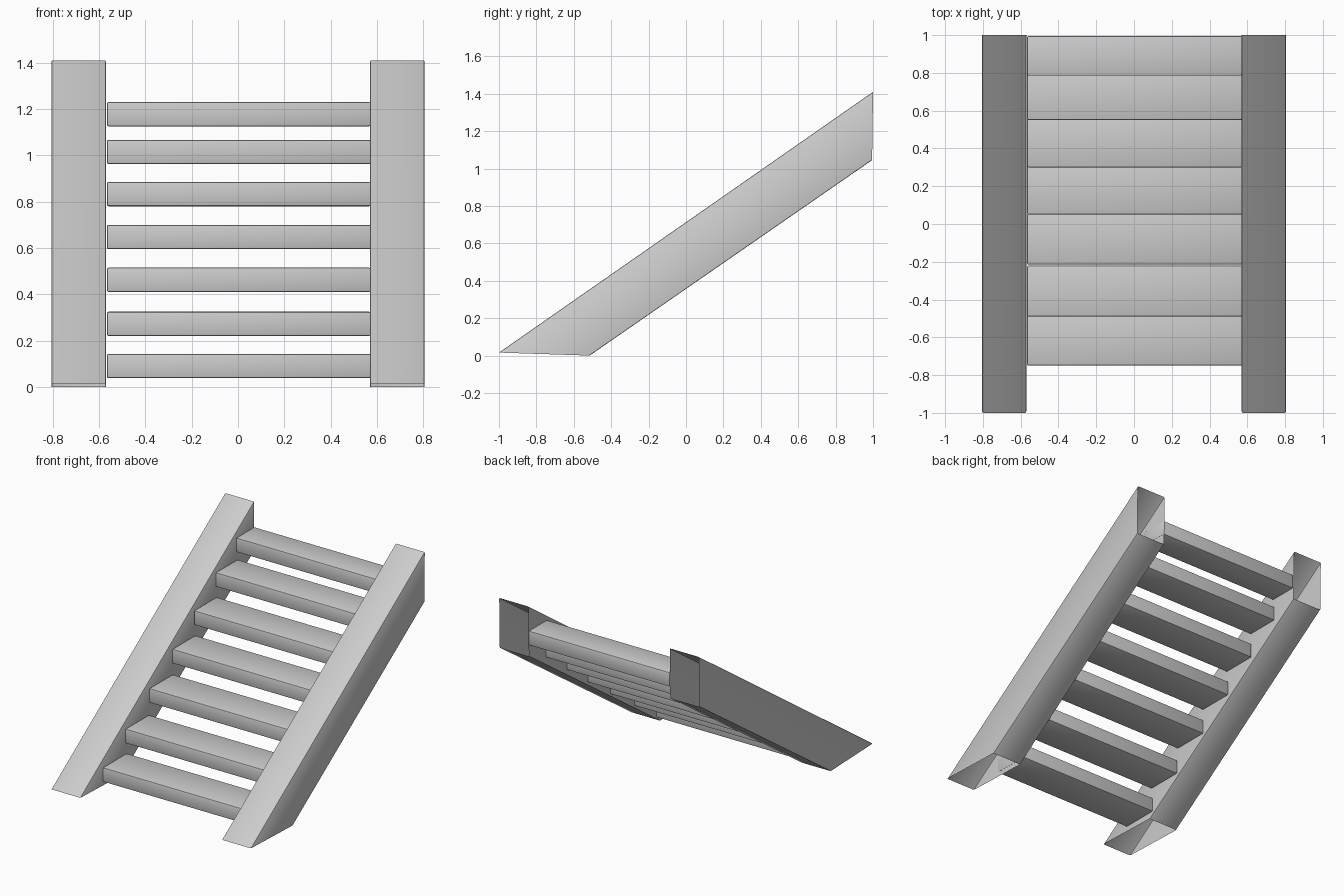
import bpy, bmesh

if "Cube" in bpy.data.objects:
    bpy.data.objects.remove(bpy.data.objects["Cube"])

def finish(bm, name):
    bmesh.ops.recalc_face_normals(bm, faces=bm.faces)
    mesh = bpy.data.meshes.new(name)
    bm.to_mesh(mesh)
    bm.free()
    obj = bpy.data.objects.new(name, mesh)
    bpy.context.collection.objects.link(obj)
    bpy.ops.object.select_all(action='DESELECT')
    obj.select_set(True)
    bpy.context.view_layer.objects.active = obj
    bpy.ops.object.shade_smooth_by_angle()
    return obj

def prism(profile, x0, x1):
    """Extrude a (y, z) profile along x."""
    bm = bmesh.new()
    face = bm.faces.new([bm.verts.new((x0, y, z)) for y, z in profile])
    ext = bmesh.ops.extrude_face_region(bm, geom=[face])
    verts = [v for v in ext["geom"] if isinstance(v, bmesh.types.BMVert)]
    bmesh.ops.translate(bm, verts=verts, vec=(x1 - x0, 0, 0))
    bmesh.ops.recalc_face_normals(bm, faces=bm.faces)
    return bm

# Stringers: sloped hollow rails, open at foot and head
PROFILE = [(-1.0, 0.016), (-0.515, 0.0), (0.995, 1.045), (1.0, 1.41)]

def stringer(name, x0, x1):
    bm = prism(PROFILE, x0, x1)
    ends = [f for f in bm.faces if f.normal.z < -0.95 or f.normal.y > 0.95]
    bmesh.ops.delete(bm, geom=ends, context='FACES_ONLY')
    long_edges = [e for e in bm.edges if len(e.link_faces) == 2]
    bmesh.ops.bevel(bm, geom=long_edges, offset=0.006, segments=2,
                    profile=0.5, affect='EDGES')
    finish(bm, name)

stringer("left_stringer", -0.805, -0.57)
stringer("right_stringer", 0.57, 0.805)

# Treads: (front y, depth, top z), getting shallower towards the top
TREADS = [(-0.75, 0.275, 0.143), (-0.49, 0.27, 0.325), (-0.215, 0.27, 0.515),
          (0.05, 0.265, 0.70), (0.30, 0.26, 0.885), (0.55, 0.25, 1.067),
          (0.785, 0.21, 1.23)]
THICK = 0.105

for i, (y, d, z) in enumerate(TREADS, 1):
    bm = prism([(y, z - THICK), (y + d, z - THICK), (y + d, z), (y, z)],
               -0.566, 0.573)
    bmesh.ops.bevel(bm, geom=bm.edges[:], offset=0.008, segments=2,
                    profile=0.5, affect='EDGES')
    finish(bm, f"tread_{i}")
